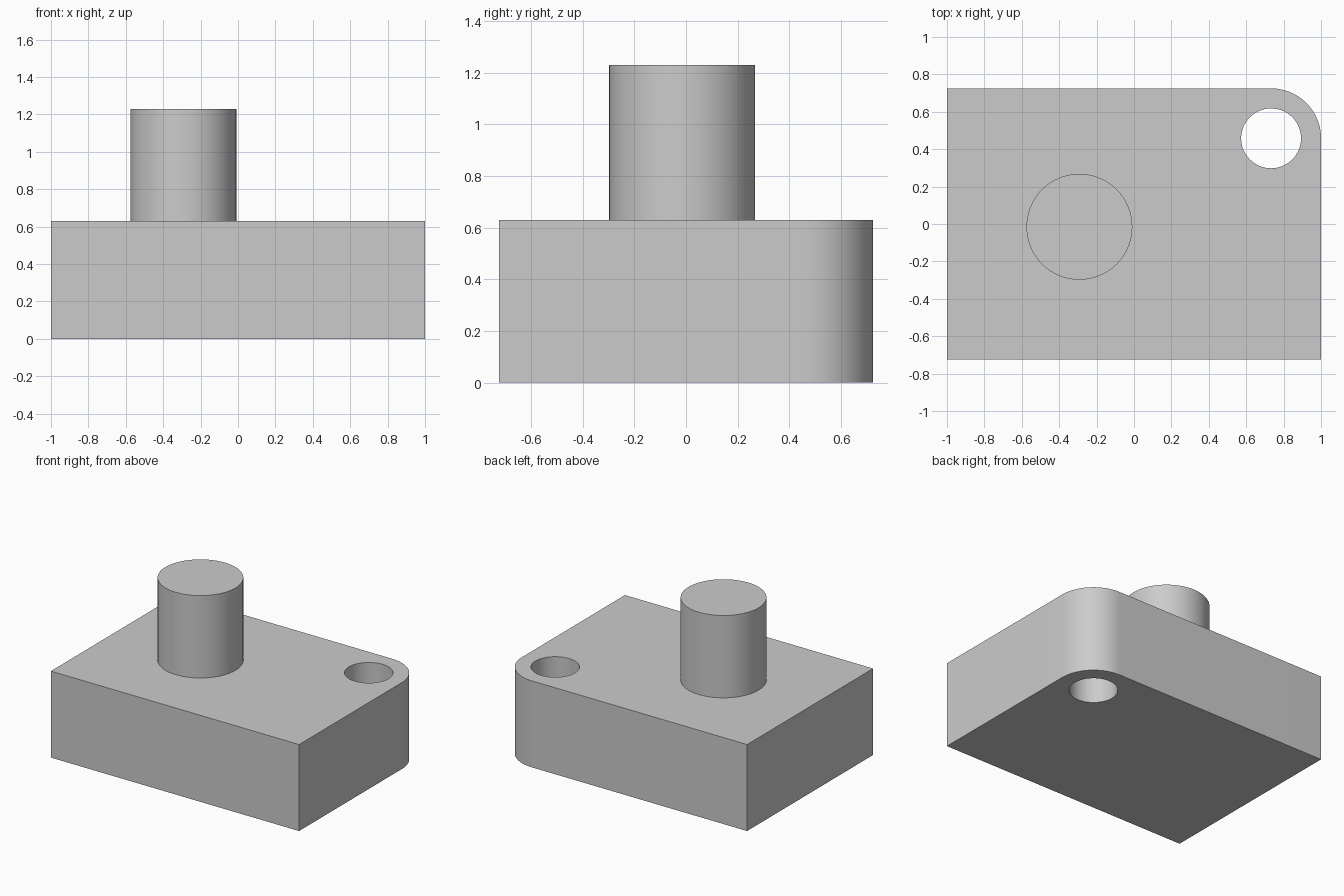
import bpy, bmesh
from math import sin, cos, pi, radians

cube = bpy.data.objects.get("Cube")
if cube:
    bpy.data.objects.remove(cube, do_unlink=True)

HALF_X, HALF_Y, HEIGHT = 1.0, 0.725, 0.63
CORNER_R = 0.267
CORNER = (HALF_X - CORNER_R, HALF_Y - CORNER_R)

grey = bpy.data.materials.new("plain grey")
grey.use_nodes = True
grey.diffuse_color = (0.6, 0.6, 0.6, 1)
grey.node_tree.nodes["Principled BSDF"].inputs["Base Color"].default_value = (0.6, 0.6, 0.6, 1)


def arc(centre, radius, sweep, steps):
    return [(centre[0] + radius * cos(sweep * i / steps),
             centre[1] + radius * sin(sweep * i / steps)) for i in range(steps + 1)]


def circle(centre, radius, steps=96):
    return arc(centre, radius, 2 * pi, steps)[:-1]


def prism(name, outline, bottom, top):
    """Extrude a flat counter-clockwise outline between two heights."""
    bm = bmesh.new()
    face = bm.faces.new([bm.verts.new((x, y, bottom)) for x, y in outline])
    result = bmesh.ops.extrude_face_region(bm, geom=[face], use_keep_orig=True)
    upper = [g for g in result["geom"] if isinstance(g, bmesh.types.BMVert)]
    bmesh.ops.translate(bm, verts=upper, vec=(0, 0, top - bottom))
    bmesh.ops.recalc_face_normals(bm, faces=bm.faces)
    mesh = bpy.data.meshes.new(name)
    bm.to_mesh(mesh)
    bm.free()
    mesh.materials.append(grey)
    obj = bpy.data.objects.new(name, mesh)
    bpy.context.collection.objects.link(obj)
    return obj


def select_only(obj):
    bpy.ops.object.select_all(action='DESELECT')
    obj.select_set(True)
    bpy.context.view_layer.objects.active = obj


# Base block with one rounded corner at the back left
outline = [(-HALF_X, HALF_Y), (-HALF_X, -HALF_Y), (HALF_X, -HALF_Y)]
outline += arc(CORNER, CORNER_R, pi / 2, 32)
block = prism("base_block", outline, 0, HEIGHT)

# Through hole concentric with the rounded corner
cutter = prism("hole_cutter", circle(CORNER, 0.16), -0.1, HEIGHT + 0.1)
cutter.hide_render = True
cut = block.modifiers.new("hole", 'BOOLEAN')
cut.operation, cut.solver, cut.object = 'DIFFERENCE', 'EXACT', cutter
select_only(block)
bpy.ops.object.modifier_apply(modifier=cut.name)
bpy.data.objects.remove(cutter, do_unlink=True)

# Upright peg, seated slightly into the block
peg = prism("peg", circle((-0.292, -0.015), 0.283), HEIGHT - 0.02, 1.23)

for part in (block, peg):
    select_only(part)
    bpy.ops.object.shade_smooth_by_angle(angle=radians(30))
